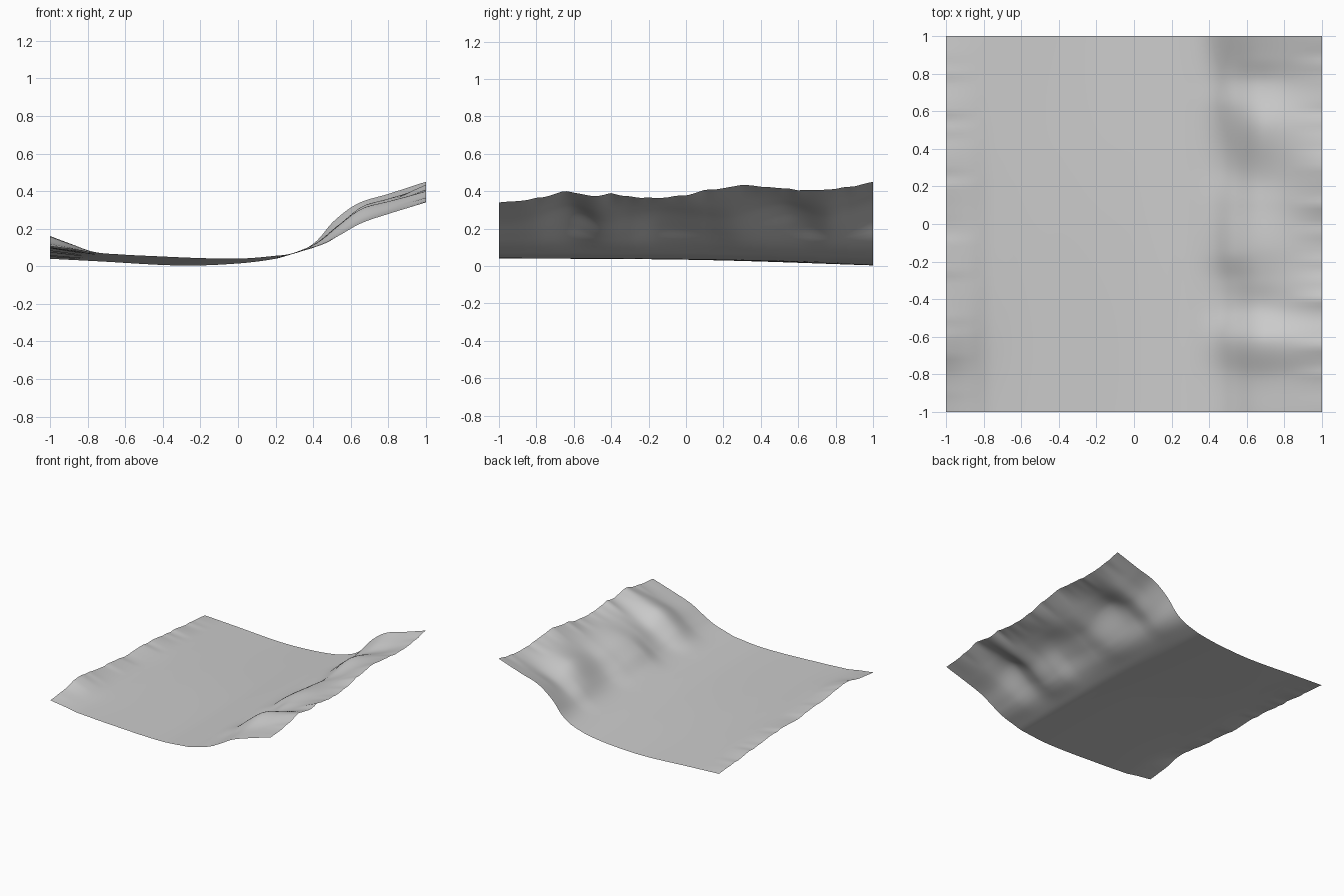
import bpy, math, random

if "Cube" in bpy.data.objects:
    bpy.data.objects.remove(bpy.data.objects["Cube"])

random.seed(4)
N = 100  # grid cells per side


def curve(keys, t):
    """Smooth Hermite interpolation through (position, value) keys."""
    n = len(keys)
    i = 0
    while i < n - 2 and t > keys[i + 1][0]:
        i += 1

    def slope(k):
        a, b = keys[max(k - 1, 0)], keys[min(k + 1, n - 1)]
        return (b[1] - a[1]) / (b[0] - a[0])

    (x0, v0), (x1, v1) = keys[i], keys[i + 1]
    h = x1 - x0
    s = (t - x0) / h
    return ((2 * s**3 - 3 * s**2 + 1) * v0 + (s**3 - 2 * s**2 + s) * h * slope(i)
            + (3 * s**2 - 2 * s**3) * v1 + (s**3 - s**2) * h * slope(i + 1))


# Lowest and highest cross-sections of the valley, along x
LOW = [(-1, .04), (-.75, .027), (-.3, .004), (0, .015), (.2, .04), (.3, .066),
       (.42, .095), (.54, .155), (.65, .22), (.8, .275), (1, .34)]
HIGH = [(-1, .16), (-.88, .12), (-.75, .08), (-.4, .057), (0, .044), (.2, .058),
        (.3, .075), (.42, .145), (.52, .25), (.64, .335), (.8, .385), (1, .45)]

# Blend between the two sections along y: bank, floor, slope gullies, rim
BANK = [(-1, .56), (-.85, .72), (-.63, .98), (-.4, .8), (-.2, .62), (0, .5),
        (.25, .5), (.5, .35), (.75, .15), (1, 0)]
FLOOR = [(-1, .9), (0, .7), (1, 0)]
FOOT = [(-1, .1), (-.8, .2), (-.62, .55), (-.45, .1), (-.3, .2), (-.15, .6),
        (.1, .4), (.3, .15), (.62, .6), (.78, .45), (1, 1)]
SLOPE = [(-1, .05), (-.82, .2), (-.62, .7), (-.45, .15), (-.3, .3), (-.12, .5),
         (.1, .4), (.25, .35), (.52, .8), (.75, .4), (.88, .7), (1, 1)]
RIM = [(-1, 0), (-.8, .2), (-.65, .54), (-.5, .32), (-.4, .4), (-.2, .23), (0, .36),
       (.13, .63), (.28, .82), (.47, .75), (.7, .57), (.8, .64), (1, 1)]
STATIONS = [(-1, BANK), (-.65, FLOOR), (.2, FLOOR), (.48, FOOT), (.68, SLOPE), (1, RIM)]

# Small roughness along the two outer edges
rough = [[random.uniform(-1, 1) for _ in range(42)] for _ in range(2)]


def edge_noise(side, y):
    p = (y + 1) * 20
    i = int(p)
    a, b = rough[side][i], rough[side][i + 1]
    return a + (b - a) * (p - i)


def height(x, y):
    i = 0
    while i < len(STATIONS) - 2 and x > STATIONS[i + 1][0]:
        i += 1
    (x0, c0), (x1, c1) = STATIONS[i], STATIONS[i + 1]
    s = (x - x0) / (x1 - x0)
    s = .5 * s + .5 * s * s * (3 - 2 * s)
    f = curve(c0, y) * (1 - s) + curve(c1, y) * s
    lo, hi = curve(LOW, x), curve(HIGH, x)
    z = lo + (hi - lo) * f
    z += .006 * edge_noise(x > 0, y) * max(0, abs(x) - .82) / .18 * (1 - y**8)
    return max(z, 0)


# Ground sheet
verts, faces = [], []
for j in range(N + 1):
    for i in range(N + 1):
        x, y = -1 + 2 * i / N, -1 + 2 * j / N
        verts.append((x, y, height(x, y)))
for j in range(N):
    for i in range(N):
        a = j * (N + 1) + i
        faces.append((a, a + 1, a + N + 2, a + N + 1))

mesh = bpy.data.meshes.new("terrain")
mesh.from_pydata(verts, [], faces)
mesh.shade_smooth()
terrain = bpy.data.objects.new("terrain", mesh)
bpy.context.collection.objects.link(terrain)

grey = bpy.data.materials.new("light_grey")
grey.diffuse_color = (.6, .6, .6, 1)
grey.use_nodes = True
grey.node_tree.nodes["Principled BSDF"].inputs["Base Color"].default_value = grey.diffuse_color
mesh.materials.append(grey)
